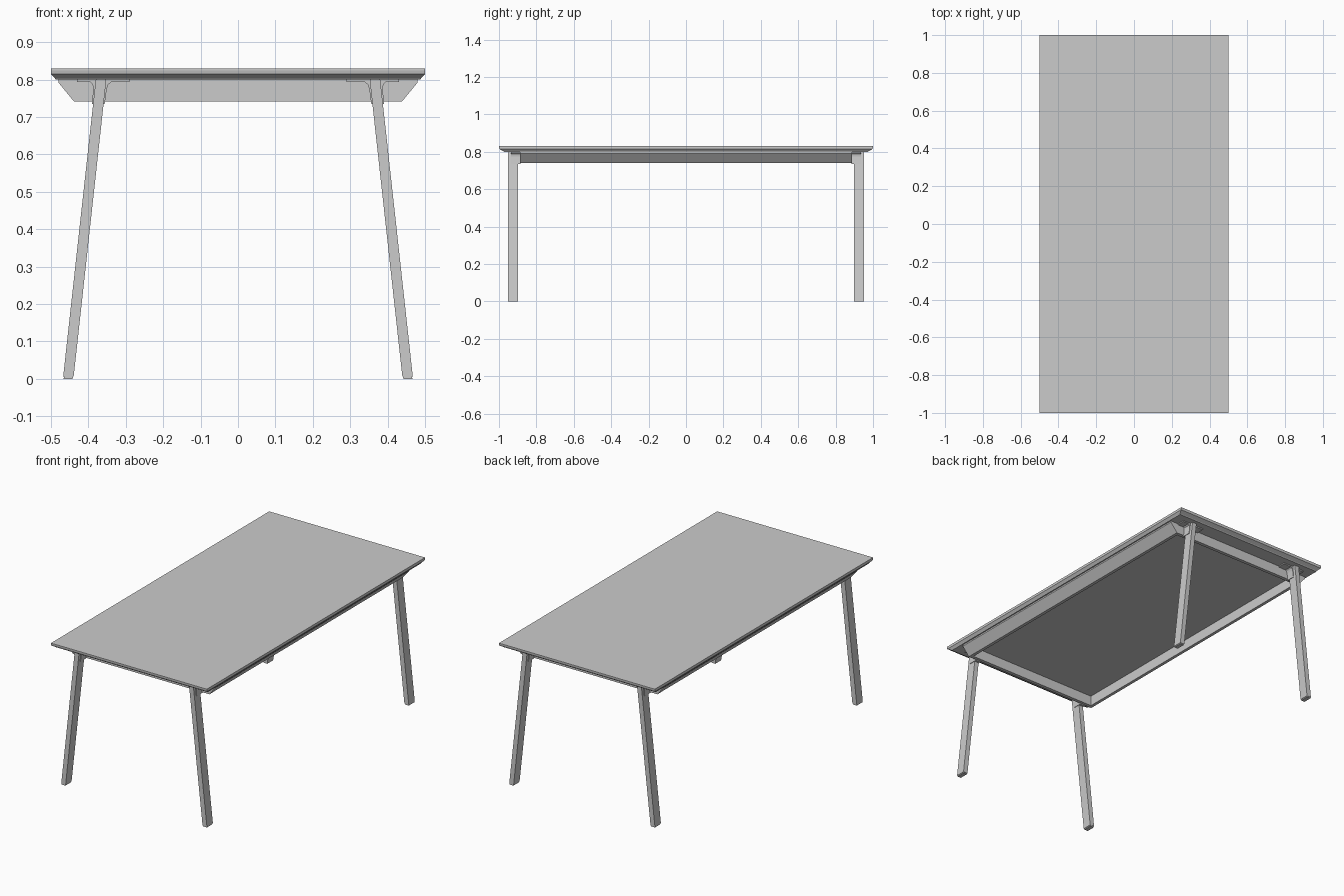
import bpy, bmesh

if "Cube" in bpy.data.objects:
    bpy.data.objects.remove(bpy.data.objects["Cube"])


def finish(name, bm):
    bmesh.ops.recalc_face_normals(bm, faces=bm.faces[:])
    me = bpy.data.meshes.new(name)
    bm.to_mesh(me)
    bm.free()
    ob = bpy.data.objects.new(name, me)
    bpy.context.collection.objects.link(ob)
    return ob


def loft(name, rings):
    """Skin a closed solid through rings with equal point counts."""
    bm = bmesh.new()
    vs = [[bm.verts.new(p) for p in r] for r in rings]
    n = len(rings[0])
    for a, b in zip(vs, vs[1:]):
        for i in range(n):
            j = (i + 1) % n
            bm.faces.new((a[i], a[j], b[j], b[i]))
    bm.faces.new(vs[0])
    bm.faces.new(vs[-1])
    return finish(name, bm)


def rect(cx, cy, hx, hy, z):
    return [(cx - hx, cy - hy, z), (cx + hx, cy - hy, z),
            (cx + hx, cy + hy, z), (cx - hx, cy + hy, z)]


def extrude_y(name, profile, y0, y1):
    return loft(name, [[(x, y, z) for x, z in profile] for y in (y0, y1)])


# Table top with undercut edge
loft("table_top", [rect(0, 0, hx, hy, z) for hx, hy, z in (
    (0.488, 0.974, 0.800), (0.490, 0.978, 0.804),
    (0.500, 0.998, 0.815), (0.500, 1.0, 0.824), (0.500, 1.0, 0.830))])

# Long aprons with sloping outer faces
for s, side in ((-1, "left"), (1, "right")):
    profile = [(0.48, 0.80), (0.48, 0.792), (0.438, 0.741), (0.42, 0.741), (0.42, 0.80)]
    extrude_y(side + "_apron", [(s * x, z) for x, z in profile], -0.888, 0.888)

# End aprons between the long ones
for s, end in ((-1, "front"), (1, "back")):
    loft(end + "_apron", [rect(0, s * 0.878, 0.42, 0.01, z) for z in (0.741, 0.80)])


def leg_x(z):
    return 0.454 - 0.0875 * z / 0.797


# Splayed legs, foot pads and flared brackets
for sx, side in ((-1, "left"), (1, "right")):
    for sy, end in ((-1, "front"), (1, "back")):
        tag = end + "_" + side
        y = sy * 0.925
        loft(tag + "_leg", [rect(sx * leg_x(z), y, 0.014, 0.0275, z) for z in (0.006, 0.80)])
        loft(tag + "_foot", [rect(sx * leg_x(z), y, 0.012, 0.0255, z) for z in (0, 0.006)])
        steps = ((0.735, 0.017), (0.775, 0.018), (0.787, 0.021), (0.793, 0.028))
        outer = [(leg_x(z) + w, z) for z, w in steps]
        inner = [(leg_x(z) - w, z) for z, w in reversed(steps)]
        profile = outer + [(0.43, 0.794), (0.43, 0.80), (0.29, 0.80), (0.29, 0.794)] + inner
        extrude_y(tag + "_bracket", [(sx * x, z) for x, z in profile], sy * 0.884, sy * 0.935)
